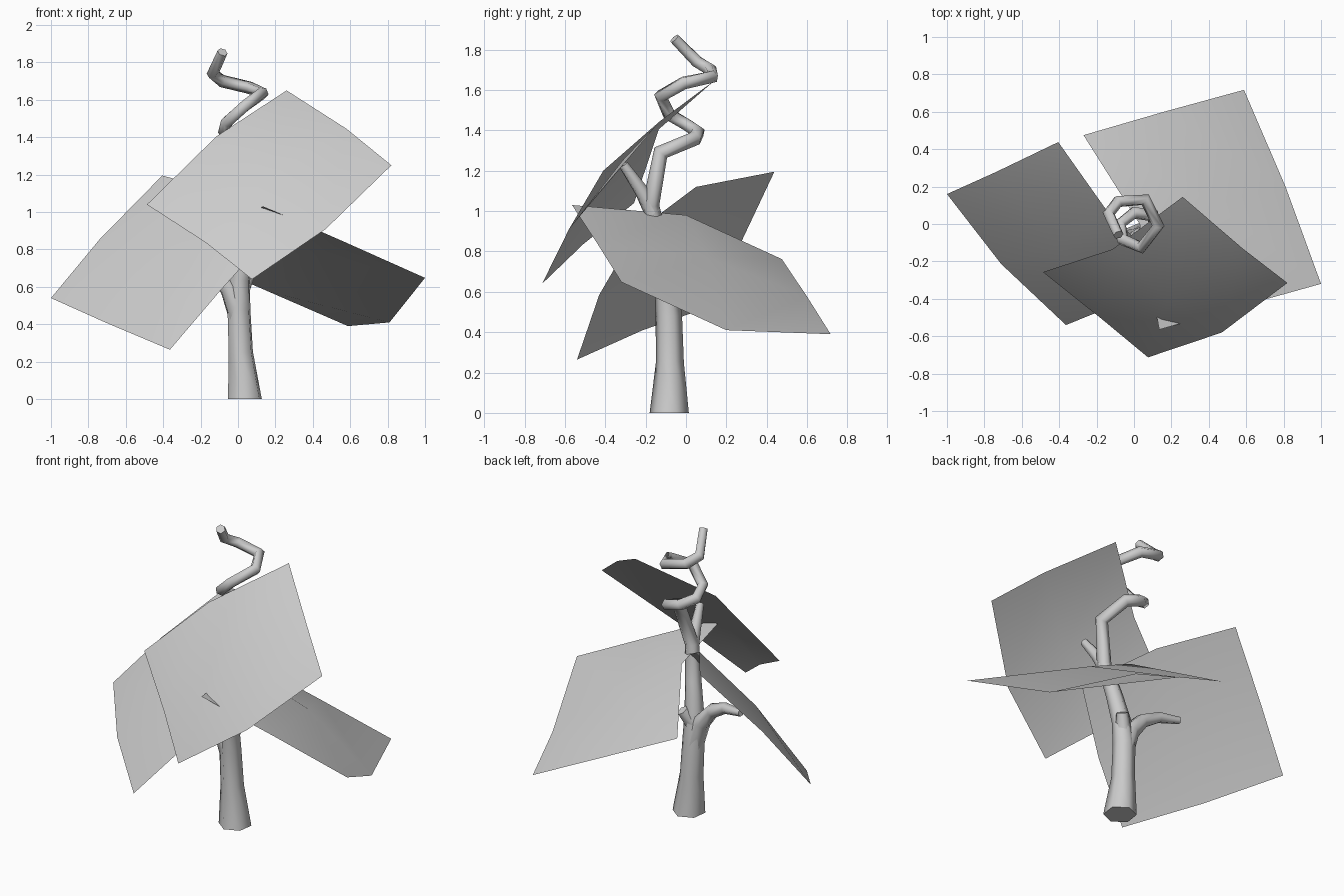
import bpy
import math


def smooth(obj, angle):
    bpy.ops.object.select_all(action='DESELECT')
    obj.select_set(True)
    bpy.context.view_layer.objects.active = obj
    bpy.ops.object.shade_smooth_by_angle(angle=math.radians(angle))


def limb(name, points):
    """Tapered six-sided tube through (x, y, z, radius) points."""
    curve = bpy.data.curves.new(name, 'CURVE')
    curve.dimensions = '3D'
    curve.bevel_depth = 1.0
    curve.bevel_resolution = 1
    curve.use_fill_caps = True
    spline = curve.splines.new('POLY')
    spline.points.add(len(points) - 1)
    for p, (x, y, z, r) in zip(spline.points, points):
        p.co = (x, y, z, 1)
        p.radius = r
    obj = bpy.data.objects.new(name, curve)
    bpy.context.collection.objects.link(obj)
    bpy.ops.object.select_all(action='DESELECT')
    obj.select_set(True)
    bpy.context.view_layer.objects.active = obj
    bpy.ops.object.convert(target='MESH')
    obj = bpy.context.object
    if points[0][2] == 0:
        for v in obj.data.vertices:  # level the foot on the ground
            if v.co.z < 0.02:
                v.co.z = 0
    smooth(obj, 65)
    return obj


def leaf_card(name, points):
    """Bent sheet from a 3 x 3 grid of points."""
    faces = [(i + 1, i + 4, i + 3, i) for i in (0, 1, 3, 4)]
    mesh = bpy.data.meshes.new(name)
    mesh.from_pydata(points, [], faces)
    obj = bpy.data.objects.new(name, mesh)
    bpy.context.collection.objects.link(obj)
    smooth(obj, 60)


# Trunk that winds into a widening spiral at the top
limb("trunk", [
    (.037, -.083, 0, .098), (.015, -.08, .25, .07), (.005, -.085, .48, .066),
    (.01, -.10, .64, .058), (.04, -.13, .82, .05), (.08, -.175, 1.03, .043),
    (.14, -.125, 1.29, .04), (.10, .045, 1.36, .037), (.0, .06, 1.39, .035),
    (-.075, .0, 1.43, .034), (-.06, -.085, 1.48, .034), (.04, -.125, 1.57, .034),
    (.13, -.01, 1.635, .034), (.06, .13, 1.665, .034), (-.085, .12, 1.70, .034),
    (-.135, .055, 1.74, .033), (-.083, -.058, 1.855, .028)])

# Side branches reaching under the leaves
limb("left_branch", [(.005, -.085, .44, .06), (-.045, -.09, .59, .056),
                     (-.13, -.085, .69, .045), (-.24, -.06, .745, .034),
                     (-.37, -.03, .76, .022)])
limb("right_branch", [(.005, -.09, .56, .05), (.055, -.04, .66, .035)])
limb("front_branch", [(.075, -.165, .99, .042), (.09, -.22, 1.10, .036),
                      (.117, -.31, 1.23, .025)])

# Three large bent leaf sheets
leaf_card("front_leaf", [
    (-.487, -.257, 1.04), (-.115, -.135, 1.405), (.26, .145, 1.65),
    (-.17, -.51, .835), (.18, -.41, 1.20), (.58, -.13, 1.445),
    (.075, -.713, .64), (.47, -.58, .91), (.82, -.315, 1.25)])
leaf_card("right_leaf", [
    (.135, -.565, 1.03), (.03, 0, .98), (-.27, .475, .762),
    (.57, -.44, .84), (.42, .11, .77), (.16, .60, .576),
    (1.0, -.32, .648), (.81, .20, .41), (.588, .717, .39)])
leaf_card("left_leaf", [
    (-.405, .438, 1.195), (-.13, .05, 1.12), (.19, -.25, .895),
    (-.738, .278, .856), (-.42, -.11, .79), (-.09, -.43, .585),
    (-1.0, .16, .54), (-.71, -.214, .41), (-.364, -.54, .264)])
